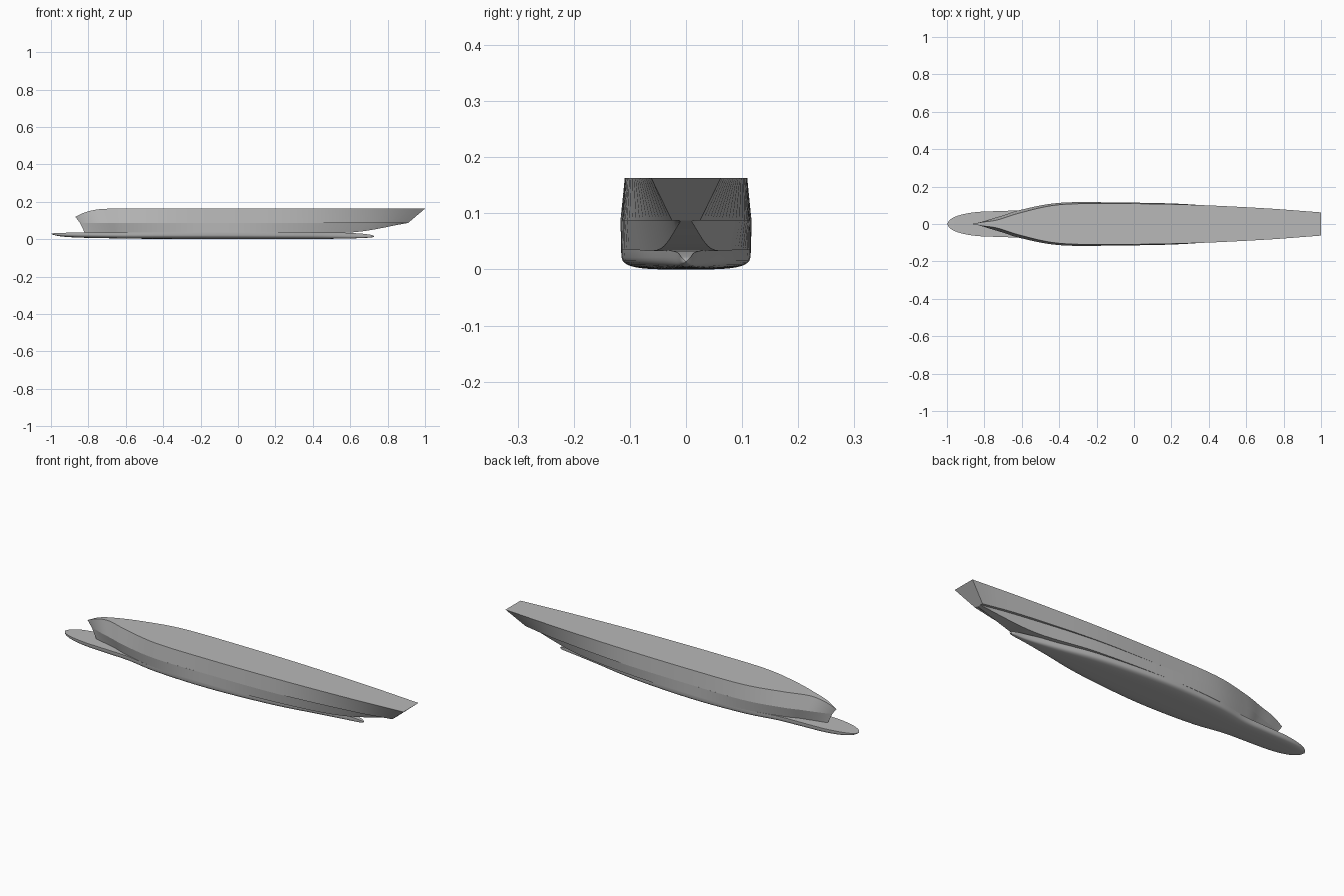
import bpy
import bmesh
from math import cos, sin, pi
from mathutils import Vector

cube = bpy.data.objects.get("Cube")
if cube:
    bpy.data.objects.remove(cube, do_unlink=True)

GREY = (0.48, 0.48, 0.48, 1)
hull_grey = bpy.data.materials.new("hull_grey")
hull_grey.use_nodes = True
hull_grey.diffuse_color = GREY
hull_grey.node_tree.nodes["Principled BSDF"].inputs["Base Color"].default_value = GREY

STEPS = 7


def smooth_line(points):
    """Run a smooth curve through the control points, bow to stern."""
    pts = [Vector(p) for p in points]
    ends = [pts[0] * 2 - pts[1]] + pts + [pts[-1] * 2 - pts[-2]]
    line = []
    for a, b, c, d in zip(ends, ends[1:], ends[2:], ends[3:]):
        for step in range(STEPS):
            t = step / STEPS
            line.append(0.5 * (2 * b + (c - a) * t
                               + (2 * a - 5 * b + 4 * c - d) * t ** 2
                               + (3 * b - a - 3 * c + d) * t ** 3))
    return line + [pts[-1]]


def loft(name, lines):
    """Skin long lines of one side, mirror them and close both ends."""
    bm = bmesh.new()
    rings = []
    for section in zip(*lines):
        side = [Vector((p.x, max(p.y, 0), p.z)) for p in section]
        other = [Vector((p.x, -p.y, p.z)) for p in reversed(side)]
        rings.append([bm.verts.new(p) for p in side + other])
    count = len(rings[0])
    for first, second in zip(rings, rings[1:]):
        for i in range(count):
            j = (i + 1) % count
            bm.faces.new((first[i], first[j], second[j], second[i]))
    bm.faces.new(rings[0])
    bm.faces.new(rings[-1])
    bmesh.ops.remove_doubles(bm, verts=bm.verts, dist=0.0003)
    bmesh.ops.dissolve_degenerate(bm, edges=bm.edges, dist=0.0001)
    bmesh.ops.recalc_face_normals(bm, faces=bm.faces)
    mesh = bpy.data.meshes.new(name)
    bm.to_mesh(mesh)
    bm.free()
    mesh.materials.append(hull_grey)
    obj = bpy.data.objects.new(name, mesh)
    bpy.context.collection.objects.link(obj)
    bpy.ops.object.select_all(action='DESELECT')
    obj.select_set(True)
    bpy.context.view_layer.objects.active = obj
    bpy.ops.object.shade_smooth_by_angle(angle=pi / 6)
    return obj


DECK = 0.163
STRAKE = 0.087
CHINE = 0.035

# Upper hull: narrow bow ridge, flat deck and raked transom
deck_edge = smooth_line([
    (-.87, 0, .12), (-.81, .01, .146), (-.73, .022, .161), (-.6, .062, DECK),
    (-.4, .103, DECK), (-.1, .109, DECK), (.3, .103, DECK), (.7, .084, DECK),
    (1, .062, DECK)])
strake_edge = smooth_line([
    (-.845, 0, STRAKE), (-.78, .022, STRAKE), (-.7, .046, STRAKE),
    (-.6, .077, STRAKE), (-.4, .113, STRAKE), (-.1, .115, STRAKE),
    (.3, .105, STRAKE), (.7, .064, STRAKE), (.91, .025, STRAKE)])
loft("upper_hull", [deck_edge, strake_edge])

# Middle hull: stem below the strake, rising to a point under the transom
middle_top = smooth_line([
    (-.845, 0, STRAKE), (-.78, .022, STRAKE), (-.7, .046, STRAKE),
    (-.6, .077, STRAKE), (-.4, .113, STRAKE), (-.1, .115, STRAKE),
    (.3, .101, STRAKE), (.7, .05, STRAKE), (.91, .012, STRAKE)])
middle_low = smooth_line([
    (-.82, 0, CHINE), (-.76, .015, CHINE), (-.68, .036, CHINE),
    (-.6, .064, CHINE), (-.4, .106, CHINE), (-.1, .115, CHINE),
    (.3, .093, CHINE), (.62, .045, .037), (.9, .01, .085)])
loft("middle_hull", [middle_top, middle_low])

# Lower hull: bow bulb, rounded bilge and tapering skeg in one body
chine_edge = smooth_line([
    (-1, 0, .03), (-.98, .026, .032), (-.93, .048, .034), (-.84, .064, CHINE),
    (-.7, .07, CHINE), (-.58, .076, CHINE), (-.4, .105, CHINE),
    (-.1, .115, CHINE), (.25, .088, CHINE), (.5, .042, CHINE),
    (.64, .017, .031), (.71, .009, .023), (.73, 0, .014)])
keel = smooth_line([
    (-1, 0, .03), (-.98, 0, .021), (-.93, 0, .013), (-.84, 0, .008),
    (-.7, 0, .005), (-.58, 0, .003), (-.4, 0, .001), (-.1, 0, 0),
    (.25, 0, 0), (.5, 0, .002), (.64, 0, .005), (.71, 0, .009),
    (.73, 0, .014)])


def bilge_line(angle):
    across, down = abs(cos(angle)) ** 0.5, sin(angle) ** 0.5
    return [Vector((e.x, e.y * across, e.z + (k.z - e.z) * down))
            for e, k in zip(chine_edge, keel)]


bilge = [bilge_line(pi / 2 * i / 10) for i in range(1, 10)]
loft("lower_hull", [chine_edge] + bilge + [keel])
